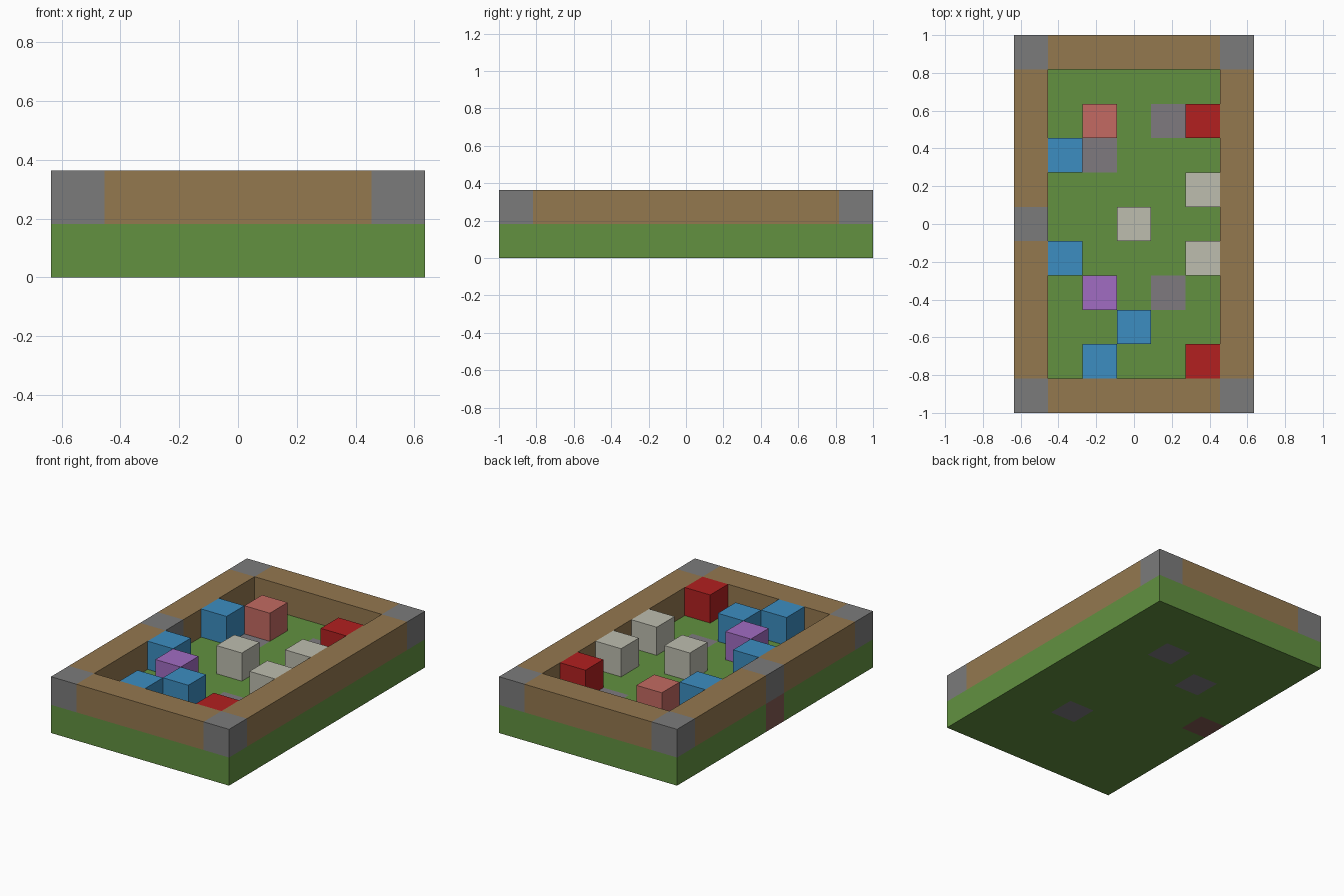
import bpy
import bmesh
from mathutils import Matrix, Vector

cube = bpy.data.objects.get("Cube")
if cube:
    bpy.data.objects.remove(cube, do_unlink=True)

P = 2 / 11           # one cell of the 7 x 11 board


def linear(c):
    c /= 255
    return c / 12.92 if c <= 0.04045 else ((c + 0.055) / 1.055) ** 2.4


def material(name, r, g, b):
    m = bpy.data.materials.new(name)
    m.use_nodes = True
    col = (linear(r), linear(g), linear(b), 1)
    m.diffuse_color = col
    bsdf = m.node_tree.nodes["Principled BSDF"]
    bsdf.inputs["Base Color"].default_value = col
    bsdf.inputs["Roughness"].default_value = 0.9
    return m


grass = material("grass green", 98, 145, 64)
wood = material("wood brown", 148, 120, 79)
stone = material("stone grey", 123, 123, 123)
slate = material("floor grey", 126, 122, 127)
brick = material("brick brown", 131, 91, 82)
blue = material("block blue", 60, 141, 193)
red = material("block red", 178, 32, 32)
pink = material("block pink", 195, 106, 98)
purple = material("block purple", 161, 108, 194)
cream = material("block cream", 189, 189, 175)


def finish(name, bm, mats):
    me = bpy.data.meshes.new(name)
    bm.to_mesh(me)
    bm.free()
    for m in mats:
        me.materials.append(m)
    ob = bpy.data.objects.new(name, me)
    bpy.context.collection.objects.link(ob)
    return ob


def layer(name, z, mats, keep, pick):
    """Board layer one cell thick; keep and pick take cell indices."""
    bm = bmesh.new()
    bmesh.ops.create_grid(bm, x_segments=7, y_segments=11, size=1,
                          matrix=Matrix.Diagonal((3.5 * P, 5.5 * P, 1, 1)))

    def cell(f):
        c = f.calc_center_median() - f.normal * P * 0.2
        return round(c.x / P), round(c.y / P)

    bm.normal_update()
    drop = [f for f in bm.faces if not keep(*cell(f))]
    bmesh.ops.delete(bm, geom=drop, context='FACES')
    ext = bmesh.ops.extrude_face_region(bm, geom=bm.faces[:], use_keep_orig=True)
    top = [v for v in ext["geom"] if isinstance(v, bmesh.types.BMVert)]
    bmesh.ops.translate(bm, verts=top, vec=(0, 0, P))
    bmesh.ops.translate(bm, verts=bm.verts[:], vec=(0, 0, z))
    bmesh.ops.recalc_face_normals(bm, faces=bm.faces[:])
    bm.normal_update()
    for f in bm.faces:
        f.material_index = pick(*cell(f))
    return finish(name, bm, mats)


# Ground slab with three grey tiles and one brick cell under the gate post
tiles = {(1, 3): 1, (-1, 2): 1, (1, -2): 1, (-3, 0): 2}
layer("ground_slab", 0, [grass, slate, brick],
      lambda i, j: True, lambda i, j: tiles.get((i, j), 0))

# Border wall with stone corners and a stone post on one long side
layer("border_wall", P, [wood, stone],
      lambda i, j: abs(i) == 3 or abs(j) == 5,
      lambda i, j: int((abs(i) == 3 and abs(j) == 5) or (i, j) == (-3, 0)))

# Loose blocks standing on the ground
blocks = [
    ("blue_block", blue, [(-2, 2), (-2, -1), (0, -3), (-1, -4)]),
    ("red_block", red, [(2, 3), (2, -4)]),
    ("cream_block", cream, [(2, 1), (0, 0), (2, -1)]),
    ("pink_block", pink, [(-1, 3)]),
    ("purple_block", purple, [(-1, -2)]),
]
for name, mat, cells in blocks:
    for n, (i, j) in enumerate(cells, 1):
        bm = bmesh.new()
        bmesh.ops.create_cube(bm, size=P, matrix=Matrix.Translation(
            Vector((i, j, 1.5)) * P))
        finish(f"{name}_{n}", bm, [mat])
